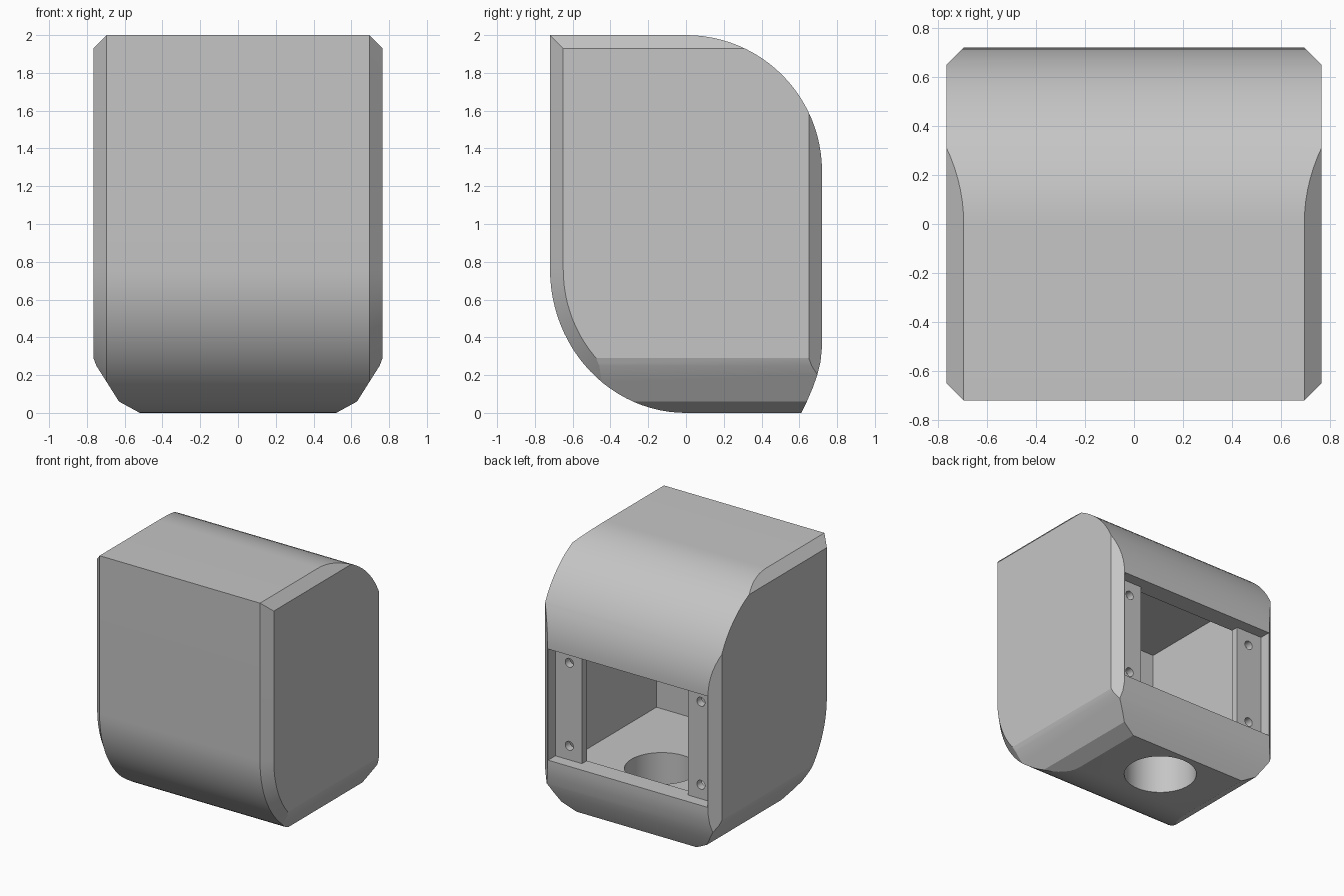
import bpy, bmesh, math
from mathutils import Vector, Matrix

if "Cube" in bpy.data.objects:
    bpy.data.objects.remove(bpy.data.objects["Cube"])

grey = bpy.data.materials.new("plain grey")
grey.use_nodes = True
grey.diffuse_color = (0.56, 0.56, 0.56, 1)
grey.node_tree.nodes["Principled BSDF"].inputs["Base Color"].default_value = grey.diffuse_color

HALF_X, HALF_Y, TOP, BEVEL = 0.765, 0.72, 2.0, 0.07
STEPS = 24


def arc(cy, cz, ry, rz, start, end):
    angles = [math.radians(start + (end - start) * i / STEPS) for i in range(STEPS + 1)]
    return [(cy + ry * math.cos(a), cz + rz * math.sin(a)) for a in angles]


def finish(name, bm):
    bmesh.ops.recalc_face_normals(bm, faces=bm.faces)
    mesh = bpy.data.meshes.new(name)
    bm.to_mesh(mesh)
    bm.free()
    mesh.materials.append(grey)
    obj = bpy.data.objects.new(name, mesh)
    bpy.context.collection.objects.link(obj)
    return obj


def slice_off(bm, point, normal):
    # Trim a convex solid with a plane and cap the cut
    bmesh.ops.bisect_plane(bm, geom=bm.verts[:] + bm.edges[:] + bm.faces[:], dist=1e-5,
                           plane_co=point, plane_no=Vector(normal).normalized(), clear_outer=True)
    rim = [e for e in bm.edges if e.is_boundary]
    if rim:
        bmesh.ops.holes_fill(bm, edges=rim, sides=0)


# Housing: side profile extruded across the width
front_curve = arc(0, 0.76, HALF_Y, 0.76, 180, 270)
back_curve = arc(0, 1.28, HALF_Y, 0.72, 0, 90)
heel = [(0.61, 0), (0.64, 0.06), (0.67, 0.13), (0.695, 0.2), (0.712, 0.27), (HALF_Y, 0.35)]
profile = [(-HALF_Y, TOP)] + front_curve + heel + back_curve
bm = bmesh.new()
face = bm.faces.new([bm.verts.new((-HALF_X, y, z)) for y, z in profile])
ext = bmesh.ops.extrude_face_region(bm, geom=[face])
bmesh.ops.translate(bm, vec=(2 * HALF_X, 0, 0),
                    verts=[g for g in ext["geom"] if isinstance(g, bmesh.types.BMVert)])
bmesh.ops.recalc_face_normals(bm, faces=bm.faces)

# Bevels along the front, top, back and lower side edges
lower_side = [(HALF_X, 0.29), (0.75, 0.25), (0.63, 0.06), (0.52, 0)]
inset = HALF_X - BEVEL
for side in (-1, 1):
    slice_off(bm, (side * inset, 0, TOP), (side, 0, 1))
    slice_off(bm, (side * inset, HALF_Y, 0), (side, 1, 0))
    slice_off(bm, (side * inset, -HALF_Y, 0), (side, -1, 0))
    for (y0, z0), (y1, z1) in zip(front_curve, front_curve[1:]):
        out = Vector((z1 - z0, y0 - y1)).normalized()
        slice_off(bm, (side * inset, y0, z0), (side, out.x, out.y))
    for (x0, z0), (x1, z1) in zip(lower_side, lower_side[1:]):
        slice_off(bm, (side * x0, 0, z0), (side * (z0 - z1), 0, x1 - x0))
housing = finish("housing", bm)


def carve(cutter):
    cutter.hide_render = True
    mod = housing.modifiers.new("carve", "BOOLEAN")
    mod.operation, mod.solver, mod.object = "DIFFERENCE", "EXACT", cutter
    bpy.context.view_layer.objects.active = housing
    bpy.ops.object.modifier_apply(modifier=mod.name)
    bpy.data.objects.remove(cutter)


def box(name, x, y0, y1, z0, z1):
    bm = bmesh.new()
    bmesh.ops.create_cube(bm, size=1)
    bmesh.ops.scale(bm, vec=(2 * x, y1 - y0, z1 - z0), verts=bm.verts)
    bmesh.ops.translate(bm, vec=(0, (y0 + y1) / 2, (z0 + z1) / 2), verts=bm.verts)
    return finish(name, bm)


def rod(name, centre, radius, length, axis, sides):
    bm = bmesh.new()
    turn = Matrix.Rotation(math.pi / 2, 4, "X") if axis == "Y" else Matrix()
    bmesh.ops.create_cone(bm, cap_ends=True, segments=sides, radius1=radius, radius2=radius,
                          depth=length, matrix=Matrix.Translation(centre) @ turn)
    return finish(name, bm)


# Inner chamber, rear window with mounting flanges, and cable hole in the floor
carve(box("chamber_cutter", 0.62, -0.52, 0.57, 0.36, 1.6))
carve(box("flange_recess_cutter", 0.69, 0.63, 0.9, 0.40, 1.27))
carve(box("window_cutter", 0.46, 0.5, 0.9, 0.40, 1.27))
carve(rod("cable_hole_cutter", (0, 0.3, 0.1), 0.265, 0.8, "Z", 64))

# Screw holes in the flanges
for x in (-0.57, 0.57):
    for z in (0.51, 1.16):
        carve(rod("screw_hole_cutter", (x, 0.6, z), 0.035, 0.12, "Y", 24))

bpy.ops.object.select_all(action="DESELECT")
housing.select_set(True)
bpy.context.view_layer.objects.active = housing
bpy.ops.object.shade_smooth_by_angle(angle=math.radians(16))
